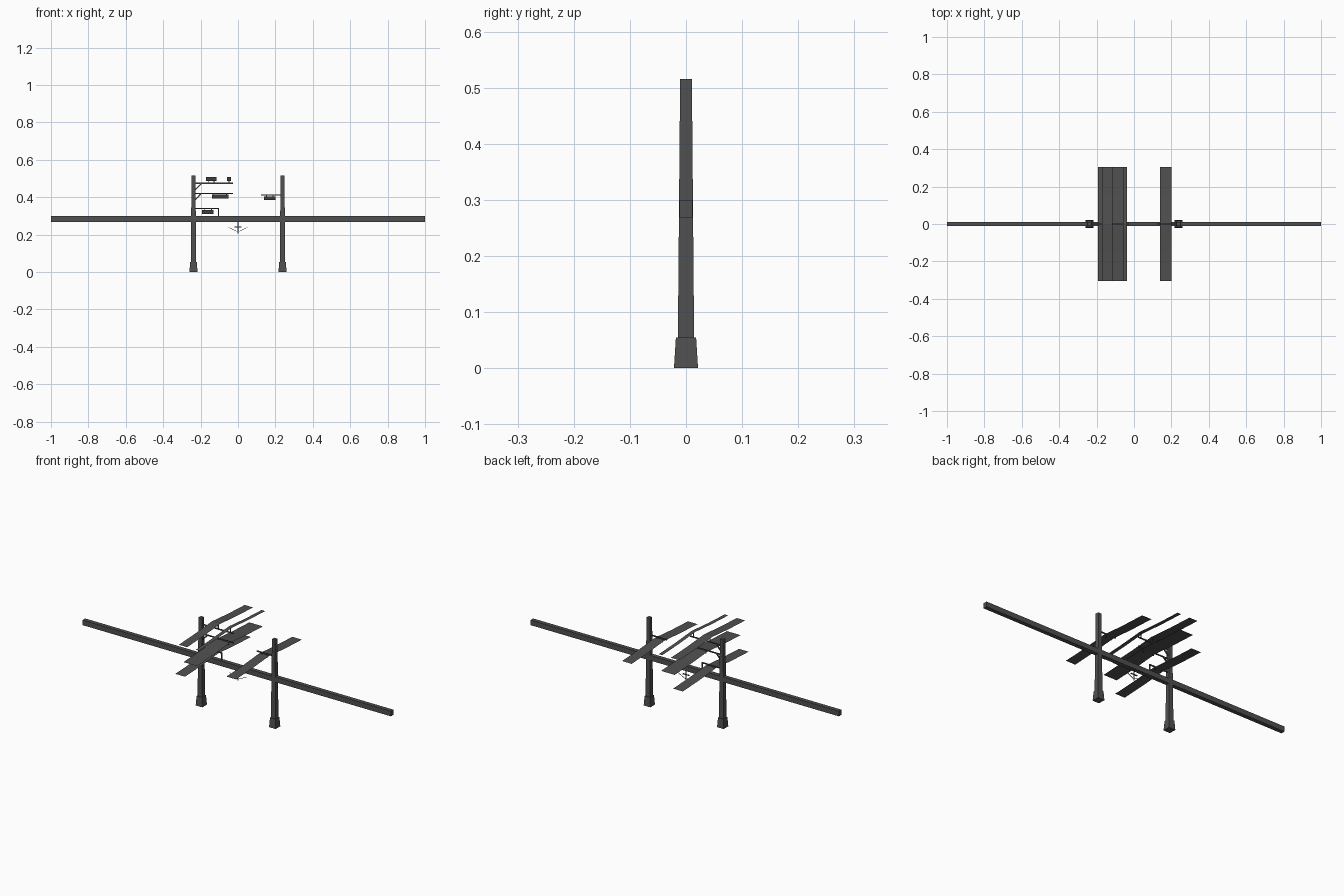
import bpy, bmesh
from mathutils import Vector

if "Cube" in bpy.data.objects:
    bpy.data.objects.remove(bpy.data.objects["Cube"])

# one dark grey for everything
grey = bpy.data.materials.new("dark_grey")
grey.diffuse_color = (0.08, 0.08, 0.08, 1)
grey.use_nodes = True
grey.node_tree.nodes["Principled BSDF"].inputs["Base Color"].default_value = grey.diffuse_color


def finish(bm, name):
    me = bpy.data.meshes.new(name)
    bm.to_mesh(me)
    bm.free()
    me.materials.append(grey)
    ob = bpy.data.objects.new(name, me)
    bpy.context.collection.objects.link(ob)
    return ob


def stack(name, x, rings):
    """Square tapered shaft from (z, half width) rings."""
    bm = bmesh.new()
    loops = [[bm.verts.new((x + sx * h, sy * h, z)) for sx, sy in
              ((-1, -1), (1, -1), (1, 1), (-1, 1))] for z, h in rings]
    for a, b in zip(loops, loops[1:]):
        for i in range(4):
            j = (i + 1) % 4
            bm.faces.new((a[i], a[j], b[j], b[i]))
    bm.faces.new(loops[0][::-1])
    bm.faces.new(loops[-1])
    return finish(bm, name)


def bars(name, segments, t):
    """Square bars between (x, z) points in the plane y = 0."""
    bm = bmesh.new()
    for x0, z0, x1, z1 in segments:
        a, b = Vector((x0, 0, z0)), Vector((x1, 0, z1))
        side = Vector((0, t / 2, 0))
        up = (b - a).normalized().cross(Vector((0, 1, 0))) * t / 2
        r = [[bm.verts.new(p + side * i + up * j) for i, j in
              ((-1, -1), (1, -1), (1, 1), (-1, 1))] for p in (a, b)]
        for i in range(4):
            j = (i + 1) % 4
            bm.faces.new((r[0][i], r[0][j], r[1][j], r[1][i]))
        bm.faces.new(r[0][::-1])
        bm.faces.new(r[1])
    bmesh.ops.recalc_face_normals(bm, faces=bm.faces)
    return finish(bm, name)


def cable_sheet(name, x0, x1, z, sag=0.02, half=0.305):
    """Thin sheet of cables, highest at the posts and sagging to both ends."""
    bm = bmesh.new()
    rows = []
    for i in range(-2, 3):
        u = abs(i) / 2
        zz = z - sag * (1 - (1 - u) ** 2) * 0.5 - sag * u * 0.5
        rows.append([bm.verts.new((x, half * i / 2, zz)) for x in (x0, x1)])
    for a, b in zip(rows, rows[1:]):
        bm.faces.new((a[0], a[1], b[1], b[0]))
    return finish(bm, name)


# posts with flared feet
for side, x in (("left", -0.238), ("right", 0.238)):
    stack(side + "_post", x, [(0.05, 0.0145), (0.515, 0.0105)])
    stack(side + "_foot", x, [(0, 0.0215), (0.055, 0.018)])

# long cross beam
bm = bmesh.new()
bmesh.ops.create_cube(bm, size=1)
for v in bm.verts:
    v.co = (v.co.x * 2, v.co.y * 0.024, 0.284 + v.co.z * 0.03)
finish(bm, "cross_beam")

# cable sheets
cable_sheet("low_cables", -0.193, -0.13, 0.331)
cable_sheet("middle_cables", -0.14, -0.052, 0.414)
cable_sheet("top_cables", -0.17, -0.116, 0.508)
cable_sheet("narrow_cable", -0.06, -0.037, 0.508)
cable_sheet("right_cables", 0.139, 0.201, 0.404)

# bracket arms, braces and hangers
bars("top_arm", [(-0.23, 0.475, -0.028, 0.475), (-0.23, 0.438, -0.197, 0.473)], 0.006)
bars("middle_arm", [(-0.23, 0.42, -0.028, 0.42), (-0.23, 0.385, -0.197, 0.42)], 0.006)
bars("low_arm", [(-0.23, 0.34, -0.105, 0.34), (-0.105, 0.342, -0.105, 0.298)], 0.006)
bars("right_arm", [(0.123, 0.413, 0.23, 0.413)], 0.006)
bars("hangers", [(x, a, x, b) for x, a, b in (
    (-0.157, 0.475, 0.507), (-0.128, 0.475, 0.507), (-0.048, 0.475, 0.507),
    (-0.13, 0.42, 0.4), (-0.062, 0.42, 0.4), (-0.18, 0.34, 0.32),
    (-0.142, 0.34, 0.32), (0.153, 0.413, 0.39), (0.187, 0.413, 0.39))], 0.004)

# hanging fitting under the beam, with thin slanted wires
bars("hanging_fitting", [(0, 0.27, 0, 0.207), (-0.02, 0.242, 0.02, 0.242)], 0.005)
bars("slanted_wires", [(s * 0.053, 0.24, 0, 0.215) for s in (-1, 1)], 0.002)
